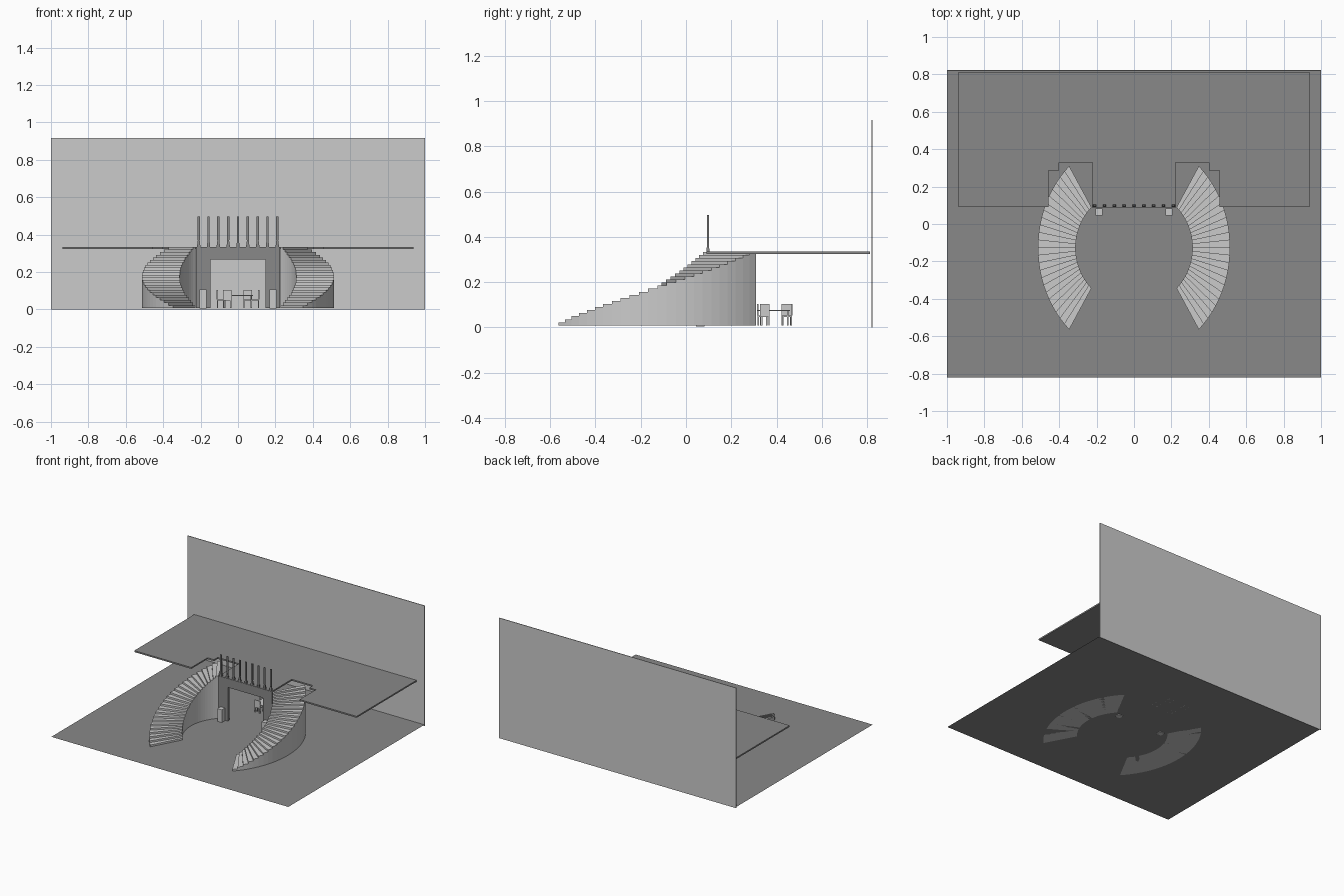
import bpy, bmesh, math

if "Cube" in bpy.data.objects:
    bpy.data.objects.remove(bpy.data.objects["Cube"])

FLOOR = 0.009
TOP = 0.333


def material(name, v):
    m = bpy.data.materials.new(name)
    m.diffuse_color = (v, v, v, 1)
    m.use_nodes = True
    m.node_tree.nodes["Principled BSDF"].inputs["Base Color"].default_value = m.diffuse_color
    return m


DARK = material("dark_grey", .25)
MID = material("mid_grey", .58)


def finish(name, bm, mat=None):
    bmesh.ops.recalc_face_normals(bm, faces=bm.faces)
    me = bpy.data.meshes.new(name)
    bm.to_mesh(me)
    bm.free()
    if mat:
        me.materials.append(mat)
    ob = bpy.data.objects.new(name, me)
    bpy.context.collection.objects.link(ob)
    return ob


def prism(name, pts, depth, mat):
    """Closed solid from a 3D outline swept along the vector depth."""
    bm = bmesh.new()
    a = [bm.verts.new(p) for p in pts]
    b = [bm.verts.new([p[k] + depth[k] for k in range(3)]) for p in pts]
    bm.faces.new(a)
    bm.faces.new(b)
    for i in range(len(pts)):
        bm.faces.new((a[i - 1], a[i], b[i], b[i - 1]))
    return finish(name, bm, mat)


def add_box(bm, x0, x1, y0, y1, z0, z1):
    vs = bmesh.ops.create_cube(bm, size=1)["verts"]
    for v in vs:
        v.co = (x1 if v.co.x > 0 else x0, y1 if v.co.y > 0 else y0, z1 if v.co.z > 0 else z0)
    return vs


def box(name, *dims, mat=None):
    bm = bmesh.new()
    add_box(bm, *dims)
    return finish(name, bm, mat)


# Ground floor and back wall
bm = bmesh.new()
bm.faces.new([bm.verts.new(p) for p in
              [(-1, -.822, FLOOR), (1, -.822, FLOOR), (1, .822, FLOOR), (-1, .822, FLOOR)]])
finish("floor", bm, DARK)
box("back_wall", -1, 1, .819, .824, 0, .917)

# Upper floor with stepped stair openings
half = [(.223, .090), (.223, .330), (.402, .330), (.402, .285), (.457, .285),
        (.457, .090), (.938, .090), (.938, .812)]
outline = half + [(-x, y) for x, y in reversed(half)]
prism("upper_floor", [(x, y, .324) for x, y in outline], (0, 0, .011), DARK)

# Entrance wall with doorway
gate = [(-.225, FLOOR), (-.148, FLOOR), (-.148, .266), (.148, .266), (.148, FLOOR),
        (.225, FLOOR), (.225, TOP), (-.225, TOP)]
prism("doorway_wall", [(x, .088, z) for x, z in gate], (0, .018, 0), DARK)


# Curved staircases: inner and outer arcs joined by solid steps
def staircase(name, side, steps=24):
    bm = bmesh.new()
    cy = -.127

    def pt(i, arc, z):
        a, b, span = arc
        t = math.radians(span) * (2 * i / steps - 1)
        return bm.verts.new((side * a * math.cos(t), cy + b * math.sin(t), z))

    inner, outer = (.312, .315, 43.3), (.514, .592, 47.6)
    rise = (TOP - FLOOR) / steps
    for i in range(steps):
        j, z0, z1 = i + 1, FLOOR + rise * i, FLOOR + rise * (i + 1)
        for quad in (
            [(i, inner, z1), (i, outer, z1), (j, outer, z1), (j, inner, z1)],
            [(i, inner, z0), (i, outer, z0), (i, outer, z1), (i, inner, z1)],
            [(i, inner, FLOOR), (j, inner, FLOOR), (j, inner, z1), (i, inner, z1)],
            [(i, outer, FLOOR), (j, outer, FLOOR), (j, outer, z1), (i, outer, z1)],
            [(i, inner, FLOOR), (i, outer, FLOOR), (j, outer, FLOOR), (j, inner, FLOOR)],
        ):
            bm.faces.new([pt(*q) for q in quad])
    bm.faces.new([pt(steps, inner, FLOOR), pt(steps, outer, FLOOR),
                  pt(steps, outer, TOP), pt(steps, inner, TOP)])
    bmesh.ops.remove_doubles(bm, verts=bm.verts, dist=1e-5)
    ob = finish(name, bm, MID)
    bpy.context.view_layer.objects.active = ob
    ob.select_set(True)
    bpy.ops.object.shade_smooth_by_angle(angle=math.radians(20))
    ob.select_set(False)


for side, label in ((1, "right"), (-1, "left")):
    staircase(label + "_staircase", side)
    # Pedestal beside the doorway
    x = side * .187
    box(label + "_pedestal", x - .019, x + .019, .045, .082, .004, .106, mat=MID)

# Balcony posts: wide foot, tapered shoulder, slim shaft
for i in range(9):
    x, y = -.21 + .0525 * i, .097
    bm = bmesh.new()
    add_box(bm, x - .009, x + .009, y - .007, y + .007, TOP, .345)
    for v in add_box(bm, x - .008, x + .008, y - .006, y + .006, .345, .372):
        if v.co.z > .36:
            v.co.x = x + (v.co.x - x) * .6
            v.co.y = y + (v.co.y - y) * .6
    add_box(bm, x - .006, x + .006, y - .004, y + .004, .372, .497)
    finish("balcony_post", bm, DARK)

# Dining table
bm = bmesh.new()
add_box(bm, -.08, .08, .315, .46, .072, .077)
for x in (-.07, .07):
    for y in (.335, .45):
        add_box(bm, x - .003, x + .003, y - .003, y + .003, FLOOR, .072)
finish("table", bm, MID)


# Chairs: seat, four legs and a backrest
def chair(x, y, angle):
    bm = bmesh.new()
    add_box(bm, -.022, .022, -.022, .022, .047, .053)
    add_box(bm, -.022, .022, -.024, -.018, .053, .104)
    for sx in (-.019, .019):
        for sy in (-.019, .019):
            add_box(bm, sx - .003, sx + .003, sy - .003, sy + .003, FLOOR, .047)
    ob = finish("chair", bm, MID)
    ob.location = (x, y, 0)
    ob.rotation_euler.z = math.radians(angle)


chair(-.058, .338, 0)
chair(.052, .446, 180)
chair(.09, .348, 90)
chair(-.09, .443, -90)
